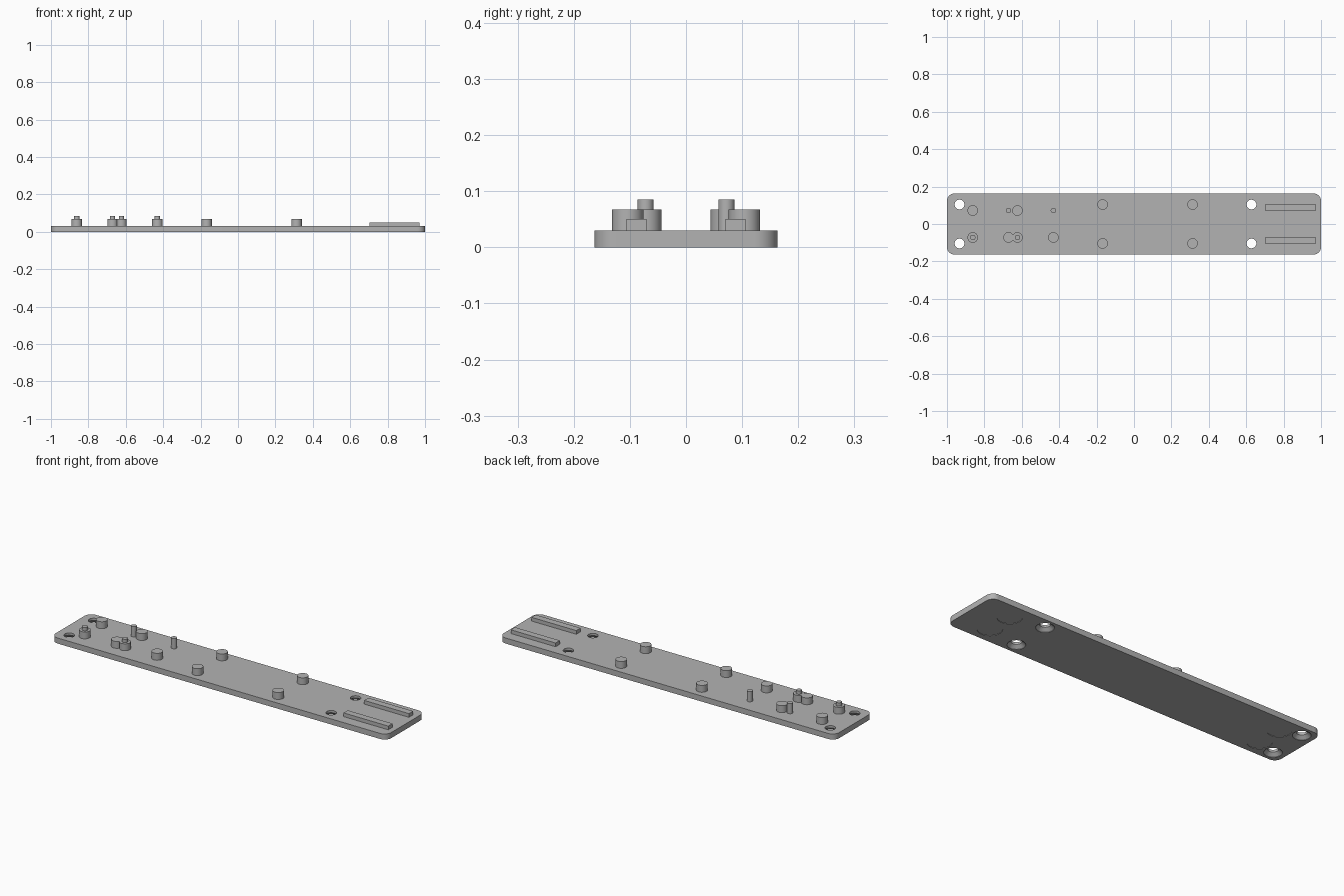
import bpy
import bmesh
import math

PLATE_TOP, PEG_TOP, PIN_TOP, BAR_TOP = 0.03, 0.067, 0.085, 0.05
HALF_WIDTH, CORNER = 0.163, 0.04
PEG_R, PIN_R, HOLE_R = 0.028, 0.0143, 0.026
SINK = 0.002  # how far parts are set into the plate

cube = bpy.data.objects.get("Cube")
if cube:
    bpy.data.objects.remove(cube, do_unlink=True)

grey = bpy.data.materials.new("plain_grey")
grey.use_nodes = True
grey.diffuse_color = (0.45, 0.45, 0.45, 1)
grey.node_tree.nodes["Principled BSDF"].inputs["Base Color"].default_value = grey.diffuse_color


def lathe(bm, x, y, profile, segments=40):
    """Closed solid of revolution from (radius, height) pairs, bottom to top."""
    rings = []
    for r, z in profile:
        rings.append([bm.verts.new((x + r * math.cos(2 * math.pi * i / segments),
                                    y + r * math.sin(2 * math.pi * i / segments), z))
                      for i in range(segments)])
    for low, high in zip(rings, rings[1:]):
        for i in range(segments):
            j = (i + 1) % segments
            bm.faces.new((low[i], low[j], high[j], high[i]))
    bm.faces.new(rings[0][::-1])
    bm.faces.new(rings[-1])


def box(bm, x0, x1, y0, y1, z0, z1):
    verts = bmesh.ops.create_cube(bm, size=1)["verts"]
    for v in verts:
        v.co = (x1 if v.co.x > 0 else x0, y1 if v.co.y > 0 else y0, z1 if v.co.z > 0 else z0)


def make_object(name, bm):
    mesh = bpy.data.meshes.new(name)
    bmesh.ops.recalc_face_normals(bm, faces=bm.faces)
    bm.to_mesh(mesh)
    bm.free()
    mesh.materials.append(grey)
    obj = bpy.data.objects.new(name, mesh)
    bpy.context.collection.objects.link(obj)
    return obj


def smooth(obj):
    bpy.ops.object.select_all(action="DESELECT")
    obj.select_set(True)
    bpy.context.view_layer.objects.active = obj
    bpy.ops.object.shade_smooth_by_angle(angle=math.radians(30))


# Base plate with rounded corners
bm = bmesh.new()
box(bm, -1, 1, -HALF_WIDTH, HALF_WIDTH, 0, PLATE_TOP)
uprights = [e for e in bm.edges if abs(e.verts[0].co.z - e.verts[1].co.z) > 0.01]
bmesh.ops.bevel(bm, geom=uprights, offset=CORNER, segments=10, profile=0.5, affect="EDGES")
plate = make_object("base_plate", bm)

# Countersunk screw holes and shallow round recesses underneath
bm = bmesh.new()
for side in (-1, 1):
    for x in (-0.933, 0.628):
        lathe(bm, x, side * 0.104, [(0.044, -0.01), (0.044, 0.002), (HOLE_R, 0.018),
                                    (HOLE_R, PLATE_TOP + 0.01)])
    for x in (-0.824, 0.816):
        lathe(bm, x, side * 0.072, [(0.06, -0.01), (0.06, 0.002)])
cutter = make_object("hole_cutter", bm)
cutter.hide_render = True
cut = plate.modifiers.new("holes", "BOOLEAN")
cut.operation = "DIFFERENCE"
cut.solver = "EXACT"
cut.object = cutter
smooth(plate)
bpy.ops.object.modifier_apply(modifier="holes")
bpy.data.objects.remove(cutter, do_unlink=True)
smooth(plate)

# Standoffs, locating pins and stepped pegs
BASE = PLATE_TOP - SINK
SHAPES = {
    "standoff": [(PEG_R, BASE), (PEG_R, PEG_TOP)],
    "pin": [(PIN_R, BASE), (PIN_R, PIN_TOP)],
    "stepped_peg": [(PEG_R, BASE), (PEG_R, PEG_TOP), (PIN_R, PEG_TOP), (PIN_R, PIN_TOP)],
}
INNER, OUTER = 0.072, 0.104
PLACES = [
    ("standoff", -0.862, INNER), ("stepped_peg", -0.862, -INNER),
    ("pin", -0.671, INNER), ("standoff", -0.671, -INNER),
    ("standoff", -0.623, INNER), ("stepped_peg", -0.623, -INNER),
    ("pin", -0.431, INNER), ("standoff", -0.431, -INNER),
]
PLACES += [("standoff", x, side * OUTER) for x in (-0.168, 0.313) for side in (-1, 1)]
for kind, x, y in PLACES:
    bm = bmesh.new()
    lathe(bm, x, y, SHAPES[kind])
    smooth(make_object(kind, bm))

# Long raised support bars
for name, side in (("support_bar_right", -1), ("support_bar_left", 1)):
    bm = bmesh.new()
    box(bm, 0.703, 0.97, side * 0.088 - 0.018, side * 0.088 + 0.018, BASE, BAR_TOP)
    make_object(name, bm)
